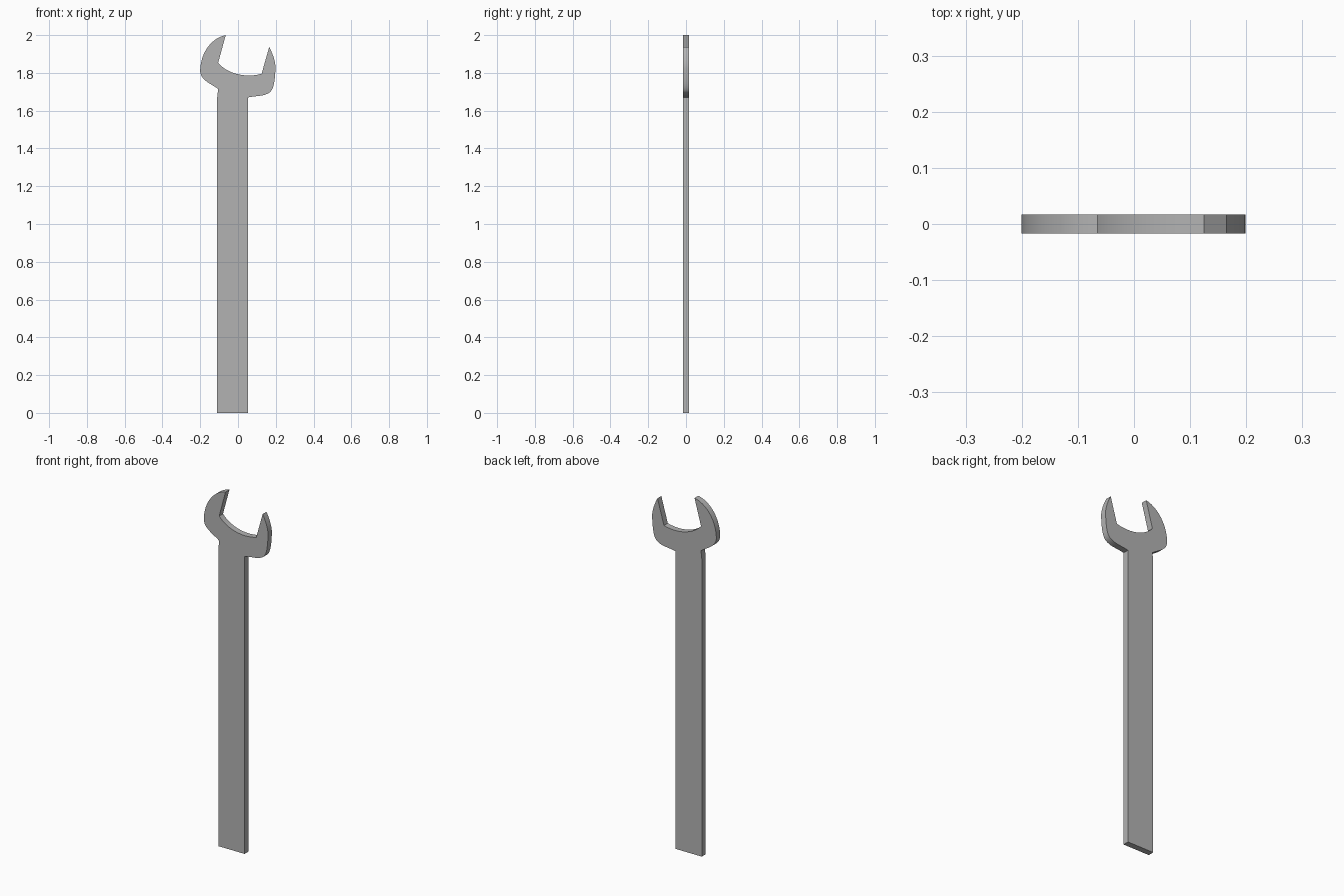
import bpy
import bmesh
import math
from mathutils import Vector
from mathutils.geometry import interpolate_bezier

cube = bpy.data.objects.get("Cube")
if cube:
    bpy.data.objects.remove(cube, do_unlink=True)

THICKNESS = 0.034
STEPS = 14

# Steel material
steel = bpy.data.materials.new("steel_grey")
steel.use_nodes = True
colour = (0.45, 0.45, 0.45, 1)
steel.diffuse_color = colour
steel.node_tree.nodes["Principled BSDF"].inputs["Base Color"].default_value = colour

# Outline in x, z: one point is a straight edge, three points are a bezier arc
outline = [
    # handle
    [(-0.11, 0)], [(0.053, 0)], [(0.053, 1.67)],
    # right jaw, outside, from handle to tip
    [(0.10, 1.68), (0.135, 1.675), (0.165, 1.695)],
    [(0.19, 1.71), (0.195, 1.76), (0.198, 1.815)],
    [(0.201, 1.85), (0.19, 1.89), (0.165, 1.937)],
    # mouth
    [(0.125, 1.795)],
    [(0.03, 1.77), (-0.06, 1.80), (-0.105, 1.853)],
    [(-0.065, 2.0)],
    # left jaw, outside, from tip to handle
    [(-0.14, 1.985), (-0.195, 1.91), (-0.2, 1.82)],
    [(-0.205, 1.765), (-0.155, 1.75), (-0.105, 1.715)],
    [(-0.11, 1.67)],
]

points = []
for segment in outline:
    pts = [Vector(p) for p in segment]
    if len(pts) == 1:
        points += pts
    else:
        points += interpolate_bezier(points[-1], *pts, STEPS)[1:]

# Extrude the outline into a flat plate
bm = bmesh.new()
face = bm.faces.new([bm.verts.new((p.x, -THICKNESS / 2, p.y)) for p in points])
result = bmesh.ops.extrude_face_region(bm, geom=[face], use_keep_orig=True)
back = [v for v in result["geom"] if isinstance(v, bmesh.types.BMVert)]
bmesh.ops.translate(bm, verts=back, vec=(0, THICKNESS, 0))
bmesh.ops.recalc_face_normals(bm, faces=bm.faces)

mesh = bpy.data.meshes.new("open_end_wrench")
bm.to_mesh(mesh)
bm.free()
mesh.materials.append(steel)
wrench = bpy.data.objects.new("open_end_wrench", mesh)
bpy.context.collection.objects.link(wrench)

# Smooth the curved rims, keep the plate edges sharp
bpy.ops.object.select_all(action="DESELECT")
wrench.select_set(True)
bpy.context.view_layer.objects.active = wrench
bpy.ops.object.shade_smooth_by_angle(angle=math.radians(30))
